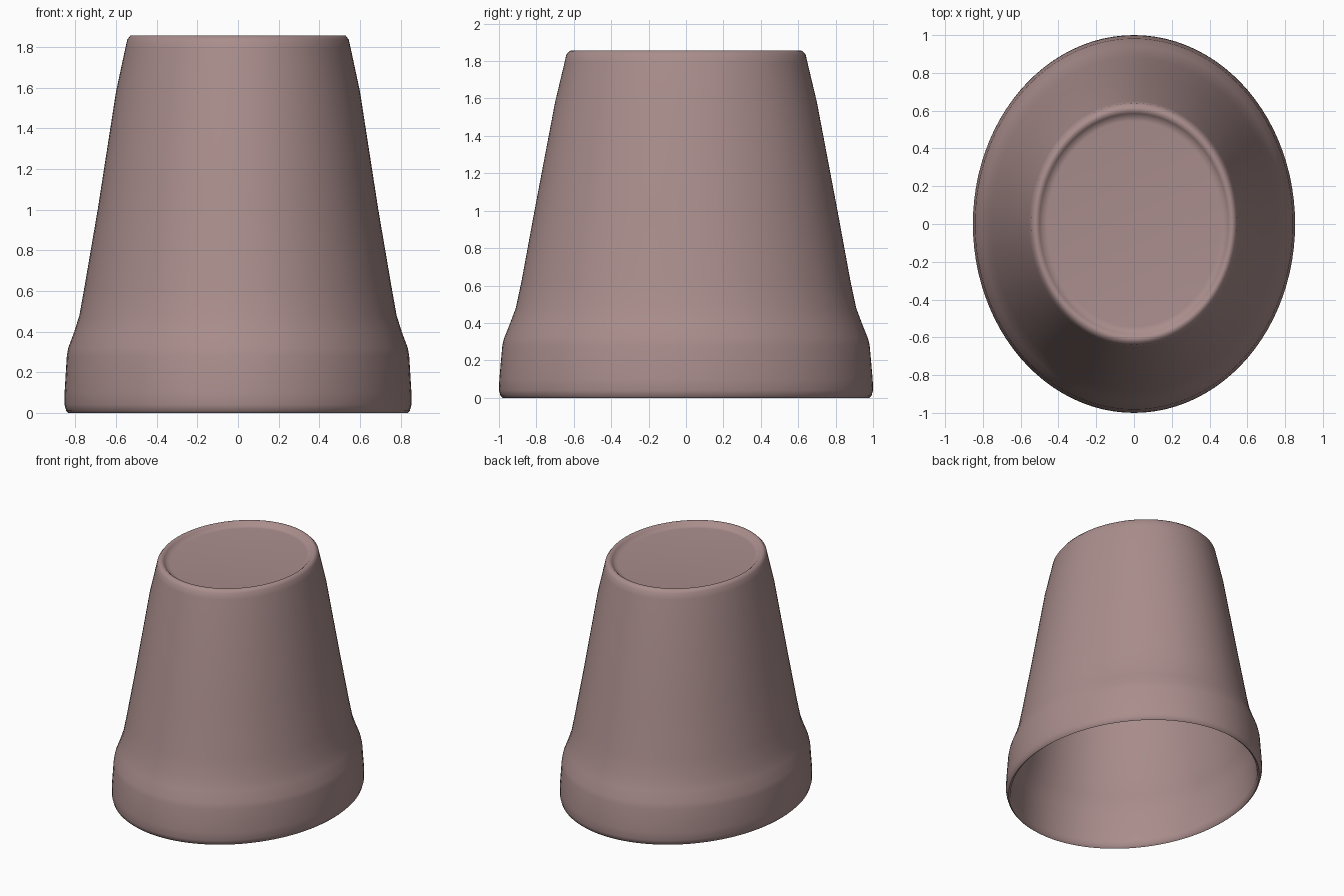
import bpy, bmesh, math

SEGMENTS = 96

# Elliptical rings (x radius, y radius, z): from recessed base disc, down the outside, up the inside
rings = [
    (0.46, 0.545, 1.825), (0.485, 0.57, 1.828), (0.50, 0.585, 1.845), (0.515, 0.60, 1.857),
    (0.53, 0.62, 1.855), (0.545, 0.64, 1.835), (0.555, 0.65, 1.79), (0.60, 0.70, 1.58),
    (0.69, 0.81, 1.0), (0.755, 0.88, 0.62), (0.78, 0.91, 0.48), (0.805, 0.94, 0.40),
    (0.835, 0.972, 0.32), (0.842, 0.982, 0.28), (0.853, 0.998, 0.10), (0.853, 1.0, 0.04),
    (0.845, 0.992, 0.01), (0.835, 0.98, 0.0), (0.82, 0.965, 0.012), (0.815, 0.96, 0.05),
    (0.81, 0.945, 0.28), (0.775, 0.91, 0.39), (0.745, 0.875, 0.50), (0.66, 0.78, 1.0),
    (0.57, 0.67, 1.58), (0.53, 0.62, 1.76), (0.49, 0.58, 1.79),
]

# Loft the pot shell and cap the base inside and out
bm = bmesh.new()
loops = []
for rx, ry, z in rings:
    loops.append([bm.verts.new((rx * math.cos(a), ry * math.sin(a), z))
                  for a in (2 * math.pi * i / SEGMENTS for i in range(SEGMENTS))])
for a, b in zip(loops, loops[1:]):
    for i in range(SEGMENTS):
        j = (i + 1) % SEGMENTS
        bm.faces.new((a[i], b[i], b[j], a[j]))
bm.faces.new(loops[0])
bm.faces.new(loops[-1][::-1])
bmesh.ops.recalc_face_normals(bm, faces=bm.faces)

mesh = bpy.data.meshes.new("flower_pot")
bm.to_mesh(mesh)
bm.free()
pot = bpy.data.objects.new("flower_pot", mesh)
bpy.context.collection.objects.link(pot)

# Dusty terracotta colour
clay = bpy.data.materials.new("clay")
clay.diffuse_color = (0.40, 0.27, 0.265, 1)
mesh.materials.append(clay)

bpy.context.view_layer.objects.active = pot
pot.select_set(True)
bpy.ops.object.shade_smooth_by_angle(angle=math.radians(50))
